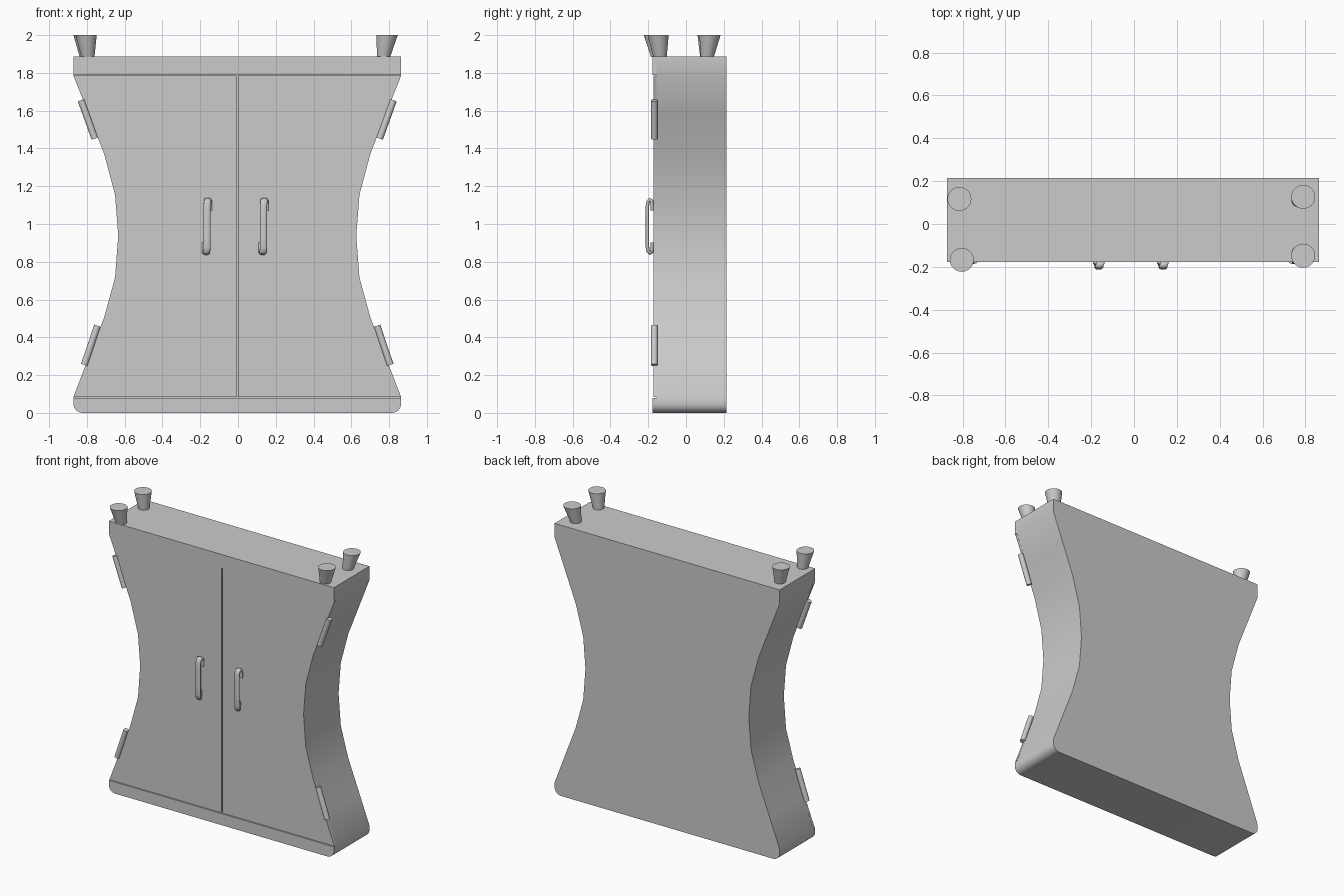
import bpy, bmesh, math
from mathutils import Vector

if "Cube" in bpy.data.objects:
    bpy.data.objects.remove(bpy.data.objects["Cube"])

CX = -0.004                      # cabinet centre line
FRONT, BACK = -0.178, 0.214
CURVE = [(0.868, 0.08), (0.788, 0.29), (0.705, 0.505), (0.647, 0.716), (0.63, 0.938),
         (0.647, 1.155), (0.705, 1.372), (0.788, 1.585), (0.868, 1.79)]
R = 0.05
ROUND = [(0.868 - R + R * math.sin(a), R - R * math.cos(a))
         for a in [math.radians(15 * i) for i in range(7)]]
TOP = [(0.868, 1.887)]


def smooth(ob, angle=40):
    bpy.ops.object.select_all(action='DESELECT')
    ob.select_set(True)
    bpy.context.view_layer.objects.active = ob
    bpy.ops.object.shade_smooth_by_angle(angle=math.radians(angle))


def slab(name, outline, y0, y1):
    """Extrude an x-z outline from y0 to y1."""
    bm = bmesh.new()
    face = bm.faces.new([bm.verts.new((x + CX, y0, z)) for x, z in outline])
    ext = bmesh.ops.extrude_face_region(bm, geom=[face])
    bmesh.ops.translate(bm, vec=(0, y1 - y0, 0),
                        verts=[v for v in ext['geom'] if isinstance(v, bmesh.types.BMVert)])
    bmesh.ops.recalc_face_normals(bm, faces=bm.faces)
    me = bpy.data.meshes.new(name)
    bm.to_mesh(me)
    bm.free()
    ob = bpy.data.objects.new(name, me)
    bpy.context.collection.objects.link(ob)
    smooth(ob)
    return ob


def both(side):
    return side + [(-x, z) for x, z in reversed(side)]


def rod(name, a, b, r1, r2, sides=24):
    """Cone or cylinder between two points."""
    a, b = Vector(a), Vector(b)
    d = b - a
    bpy.ops.mesh.primitive_cone_add(vertices=sides, radius1=r1, radius2=r2, depth=d.length,
                                    location=(a + b) / 2,
                                    rotation=d.to_track_quat('Z', 'Y').to_euler())
    ob = bpy.context.object
    ob.name = name
    smooth(ob)
    return ob


# Carcass with pinched sides
slab("cabinet_body", both(ROUND + CURVE + TOP), -0.155, BACK)

# Bottom and top rails
slab("bottom_rail", both(ROUND + CURVE[:1]), FRONT, -0.155)
slab("top_rail", both(CURVE[-1:] + TOP), FRONT, -0.155)

# Two doors with a narrow gap between
for label, s in (("left", -1), ("right", 1)):
    edge = [(s * x, z) for x, z in CURVE]
    edge[0] = (edge[0][0], 0.083)
    edge[-1] = (edge[-1][0], 1.787)
    slab(label + "_door", edge + [(s * 0.004, 1.787), (s * 0.004, 0.083)], -0.172, -0.155)

# Hinge barrels following the sloped door edges
for label, s in (("left", -1), ("right", 1)):
    for level, a, b in (("upper", (0.827, 1.655), (0.754, 1.452)),
                        ("lower", (0.740, 0.461), (0.810, 0.254))):
        rod(f"{label}_{level}_hinge", (s * a[0] + CX, -0.168, a[1]),
            (s * b[0] + CX, -0.168, b[1]), 0.018, 0.018, 16)

# Pull handles: flattened tubes hooking back to the doors
half = [(0.0, -0.204, 0.05), (0.0, -0.204, 0.11), (0.001, -0.2, 0.132), (0.002, -0.191, 0.142),
        (0.004, -0.182, 0.136), (0.004, -0.179, 0.115), (0.004, -0.178, 0.085)]
path = [(-x, y, -z) for x, y, z in reversed(half)] + half
for label, hx in (("left", -0.164), ("right", 0.135)):
    cu = bpy.data.curves.new(label + "_handle", 'CURVE')
    cu.dimensions = '3D'
    cu.bevel_depth = 0.0095
    cu.bevel_resolution = 4
    cu.use_fill_caps = True
    sp = cu.splines.new('POLY')
    sp.points.add(len(path) - 1)
    for p, c in zip(sp.points, path):
        p.co = (*c, 1)
    sp.use_smooth = True
    ob = bpy.data.objects.new(label + "_handle", cu)
    ob.location = (hx, 0, 0.987)
    ob.scale = (2.0, 1, 1)
    bpy.context.collection.objects.link(ob)

# Tapered feet standing on the top face, slightly splayed
FEET = {"left_front": ((-0.770, -0.112), (-0.790, -0.127)),
        "left_back": ((-0.770, 0.137), (-0.790, 0.148)),
        "right_front": ((0.803, -0.110), (0.815, -0.117)),
        "right_back": ((0.795, 0.150), (0.804, 0.167))}
for label, (lo, hi) in FEET.items():
    foot = rod(label + "_foot", (0, 0, 0), (0, 0, 0.117), 0.035, 0.056)
    foot.location = (0, 0, 0)
    for v in foot.data.vertices:
        x, y = lo if v.co.z < 0 else hi
        v.co.x += x
        v.co.y += y
        v.co.z += 1.9415
